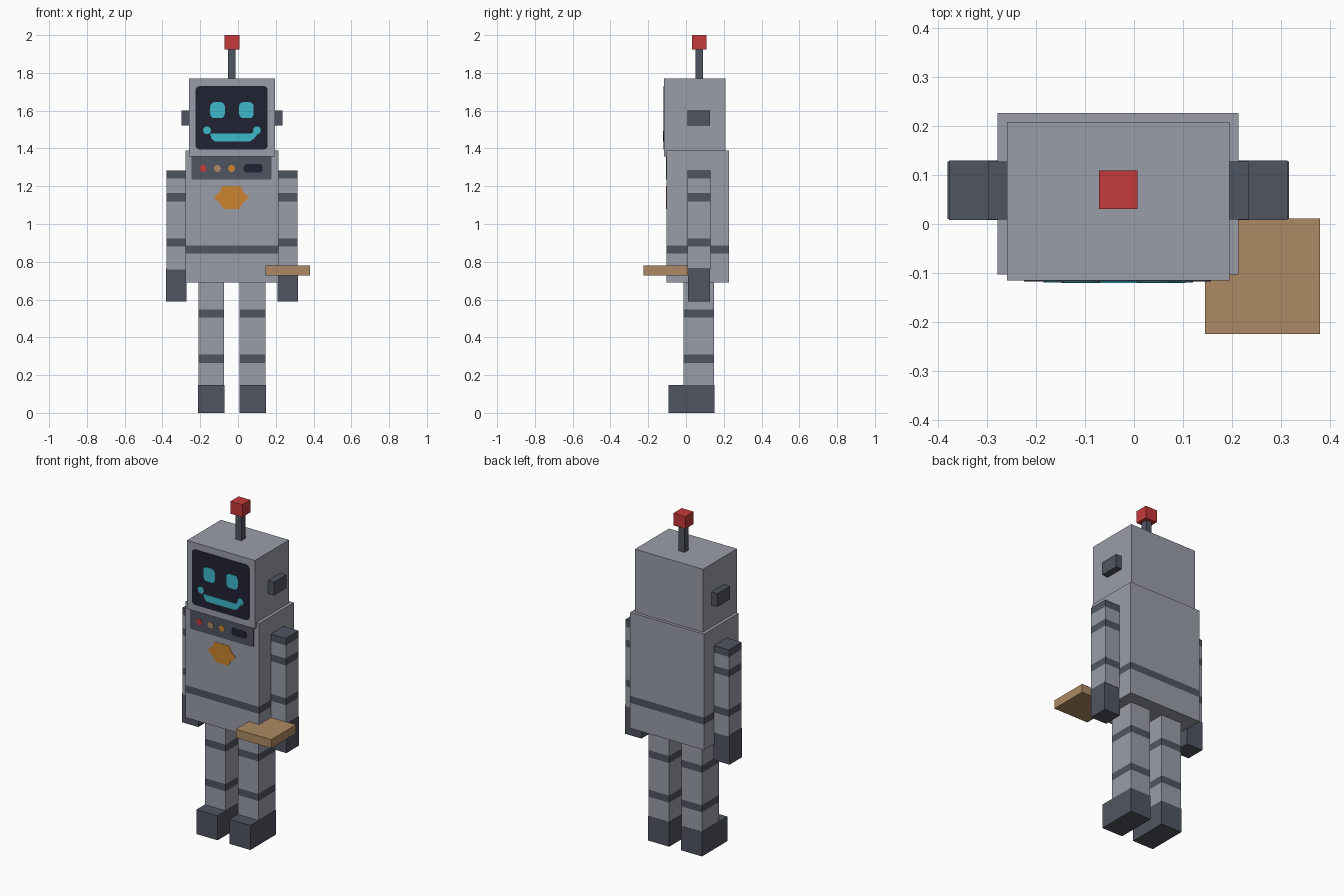
import bpy, bmesh, math

if "Cube" in bpy.data.objects:
    bpy.data.objects.remove(bpy.data.objects["Cube"])

CX = -0.032  # robot's own centre line


def srgb(h):
    c = [int(h[i:i + 2], 16) / 255 for i in (0, 2, 4)]
    return [v / 12.92 if v <= 0.04045 else ((v + 0.055) / 1.055) ** 2.4 for v in c] + [1]


MAT = {}
for name, code in dict(light_metal="9A9EA9", dark_metal="505561", screen_navy="212233",
                       glow_cyan="3DB8CB", red="C53A3A", orange="CC842E",
                       tan="AD8A63").items():
    MAT[name] = bpy.data.materials.new(name)
    MAT[name].diffuse_color = srgb(code)


def finish(bm, name, mats):
    bmesh.ops.recalc_face_normals(bm, faces=bm.faces)
    me = bpy.data.meshes.new(name)
    bm.to_mesh(me)
    bm.free()
    for m in mats:
        me.materials.append(MAT[m])
    ob = bpy.data.objects.new(name, me)
    bpy.context.collection.objects.link(ob)
    return ob


def box(name, x, y, z, mat, bands=()):
    """Box from ranges; bands are height ranges cut in and coloured dark."""
    bm = bmesh.new()
    bmesh.ops.create_cube(bm, size=1)
    for v in bm.verts:
        v.co = [r[0] if c < 0 else r[1] for c, r in zip(v.co, (x, y, z))]
    for h in (h for b in bands for h in b):
        if z[0] < h < z[1]:
            bmesh.ops.bisect_plane(bm, geom=bm.verts[:] + bm.edges[:] + bm.faces[:],
                                   plane_co=(0, 0, h), plane_no=(0, 0, 1))
    for f in bm.faces:
        h = f.calc_center_median().z
        f.material_index = int(any(a <= h <= b for a, b in bands))
    return finish(bm, name, [mat, "dark_metal"] if bands else [mat])


def plate(name, pts, y, mat, depth=0.004):
    """Thin front-facing plate from an x,z outline, standing proud of plane y."""
    bm = bmesh.new()
    f = bm.faces.new([bm.verts.new((px, y + 0.001, pz)) for px, pz in pts])
    out = bmesh.ops.extrude_face_region(bm, geom=[f])["geom"]
    for v in out:
        if isinstance(v, bmesh.types.BMVert):
            v.co.y -= depth + 0.001
    return finish(bm, name, [mat])


def rounded(x0, x1, z0, z1, r, n=3):
    pts = []
    for i, (cx, cz) in enumerate(((x1 - r, z1 - r), (x0 + r, z1 - r),
                                  (x0 + r, z0 + r), (x1 - r, z0 + r))):
        for k in range(n + 1):
            a = math.pi / 2 * (i + k / n)
            pts.append((cx + r * math.cos(a), cz + r * math.sin(a)))
    return pts


def disc(cx, cz, r, n=10):
    return [(cx + r * math.cos(2 * math.pi * k / n), cz + r * math.sin(2 * math.pi * k / n))
            for k in range(n)]


def side(s, a, b):
    """Range a..b measured outward from the centre line, on side s."""
    return tuple(sorted((CX + s * a, CX + s * b)))


# Body and head
box("torso", (-0.279, 0.214), (-0.103, 0.227), (0.69, 1.39), "light_metal", [(0.843, 0.886)])
box("head", (-0.26, 0.195), (-0.116, 0.209), (1.357, 1.77), "light_metal")

# Antenna
box("antenna_rod", (-0.052, -0.013), (0.05, 0.089), (1.76, 1.93), "dark_metal")
box("antenna_tip", (-0.072, 0.007), (0.031, 0.109), (1.925, 2.0), "red")

# Limbs and ears on both sides
for s, tag in ((-1, "left"), (1, "right")):
    box(tag + "_ear", side(s, 0.22, 0.267), (0.009, 0.128), (1.522, 1.602), "dark_metal")
    box(tag + "_arm", side(s, 0.244, 0.346), (0.008, 0.13), (0.76, 1.284), "light_metal",
        [(0.88, 0.923), (1.12, 1.163), (1.241, 1.29)])
    box(tag + "_hand", side(s, 0.24, 0.349), (0.01, 0.128), (0.591, 0.766), "dark_metal")
    box(tag + "_leg", side(s, 0.041, 0.178), (-0.014, 0.149), (0.14, 0.695), "light_metal",
        [(0.265, 0.308), (0.504, 0.547)])
    box(tag + "_foot", side(s, 0.039, 0.18), (-0.093, 0.15), (0.0, 0.148), "dark_metal")

# Tray carried in front of one hand
box("tray", (0.145, 0.38), (-0.225, 0.011), (0.727, 0.779), "tan")

# Face screen
FACE = -0.116
plate("face_screen", rounded(-0.225, 0.157, 1.395, 1.73, 0.02), FACE, "screen_navy", 0.002)
for s, tag in ((-1, "left"), (1, "right")):
    a, b = side(s, 0.038, 0.115)
    plate(tag + "_eye", rounded(a, b, 1.56, 1.645, 0.022), FACE, "glow_cyan")
    plate(tag + "_mouth_corner", disc(CX + s * 0.132, 1.496, 0.021), FACE, "glow_cyan")
plate("mouth", [(-0.148, 1.48), (-0.14, 1.452), (-0.125, 1.438), (0.065, 1.438),
                (0.085, 1.452), (0.105, 1.478), (0.085, 1.492), (0.07, 1.478),
                (-0.13, 1.478)], FACE, "glow_cyan", 0.0045)

# Chest control panel with lamps and slot
CHEST = -0.103
plate("control_panel", rounded(-0.246, 0.178, 1.236, 1.365, 0.006), CHEST, "dark_metal", 0.002)
for i, col in enumerate(("red", "tan", "orange")):
    plate(col + "_lamp", disc(-0.185 + 0.0755 * i, 1.294, 0.019), CHEST, col)
plate("panel_slot", rounded(0.03, 0.13, 1.273, 1.317, 0.015), CHEST, "screen_navy")

# Chest emblem: upper half outline mirrored left to right
half = [(0.05, 1.2), (0.062, 1.17), (0.094, 1.14), (0.062, 1.113), (0.042, 1.08)]
plate("chest_emblem", [(-0.035 + x, z) for x, z in half]
      + [(-0.035 - x, z) for x, z in reversed(half)], CHEST, "orange", 0.002)

for m in bpy.data.materials:
    if m.users and not m.is_grease_pencil:
        m.use_nodes = True
        m.node_tree.nodes["Principled BSDF"].inputs["Base Color"].default_value = m.diffuse_color
